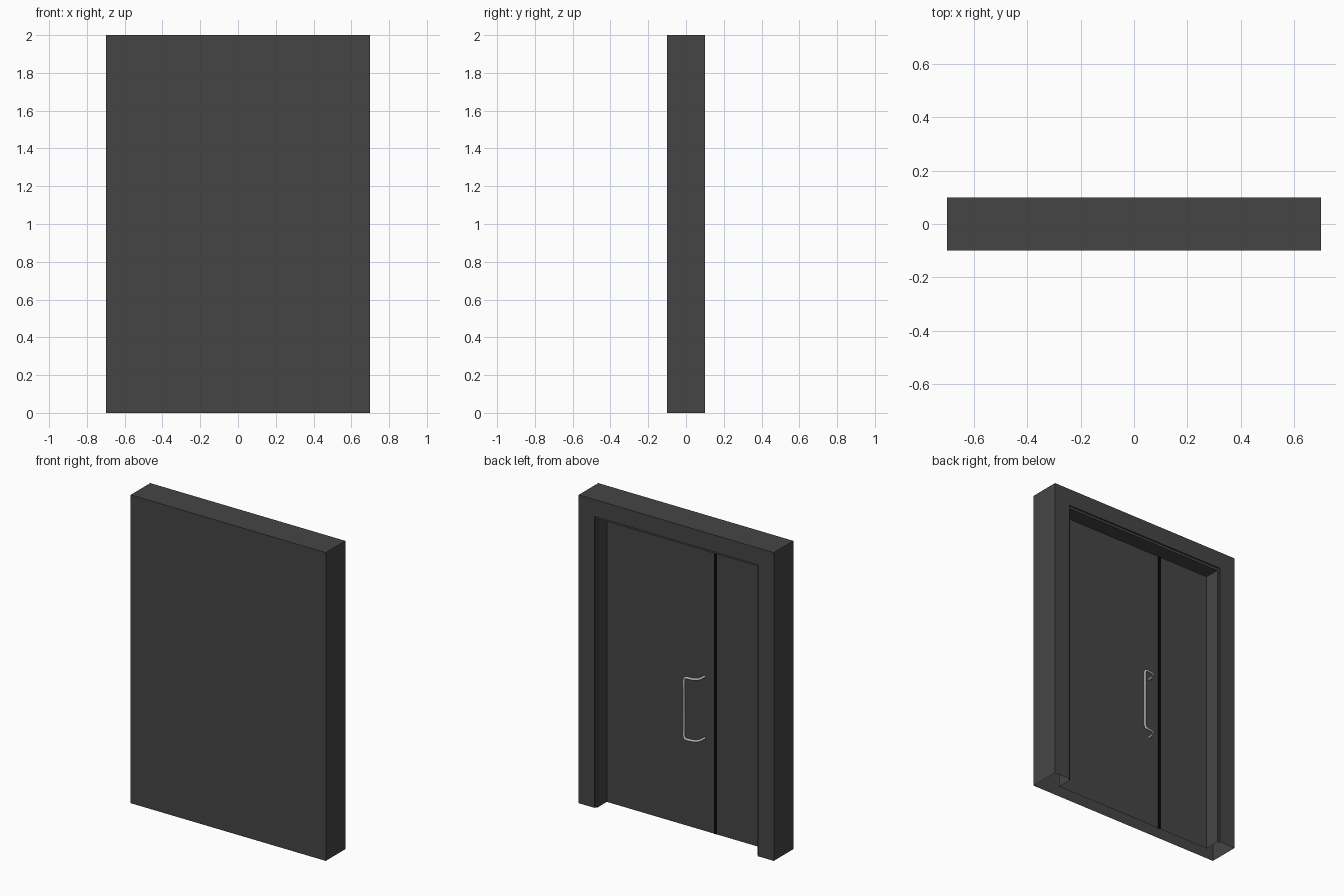
import bpy, bmesh
from mathutils import Vector

if "Cube" in bpy.data.objects:
    bpy.data.objects.remove(bpy.data.objects["Cube"])


def material(name, value):
    m = bpy.data.materials.new(name)
    m.diffuse_color = (value, value, value, 1)
    m.use_nodes = True
    m.node_tree.nodes["Principled BSDF"].inputs["Base Color"].default_value = m.diffuse_color
    return m


dark = material("dark_metal", 0.06)
black = material("black_gap", 0.002)
steel = material("steel", 0.5)


def add_object(name, bm, mat):
    me = bpy.data.meshes.new(name)
    bm.to_mesh(me)
    bm.free()
    me.materials.append(mat)
    ob = bpy.data.objects.new(name, me)
    bpy.context.collection.objects.link(ob)
    return ob


# Door case: U-shaped loops (half width, height, y) from the front, round the
# back and into the recess; the underside stays open
loops = [(0.70, 2.0, -0.10), (0.70, 2.0, 0.10), (0.587, 1.89, 0.10),
         (0.587, 1.89, 0.09), (0.575, 1.875, 0.09), (0.575, 1.875, -0.01)]
bm = bmesh.new()
rings = [[bm.verts.new(p) for p in ((-w, y, 0), (-w, y, h), (w, y, h), (w, y, 0))]
         for w, h, y in loops]
for a, b in zip(rings, rings[1:]):
    for i in range(3):
        bm.faces.new((a[i], a[i + 1], b[i + 1], b[i]))
bm.faces.new(rings[0][::-1])    # front slab
bm.faces.new(rings[-1])         # recessed door leaves
add_object("door_case", bm, dark)

# Dark gap between the wide and narrow leaves
bm = bmesh.new()
bmesh.ops.create_cube(bm, size=1)
for v in bm.verts:
    v.co = Vector((v.co.x * 0.02 - 0.206, v.co.y * 0.004 - 0.01, (v.co.z + 0.5) * 1.875))
add_object("leaf_gap", bm, black)

# Pull handle: round bar bent back to the door at both ends
half = [(-0.126, -0.012, 0.2), (-0.122, 0.030, 0.2), (-0.110, 0.050, 0.2),
        (-0.090, 0.059, 0.2), (-0.050, 0.064, 0.2), (-0.036, 0.065, 0.195),
        (-0.031, 0.065, 0.18)]
path = half + [(x, y, -z) for x, y, z in reversed(half)]
curve = bpy.data.curves.new("pull_handle", 'CURVE')
curve.dimensions = '3D'
curve.bevel_depth = 0.008
curve.bevel_resolution = 2
curve.use_fill_caps = True
spline = curve.splines.new('POLY')
spline.points.add(len(path) - 1)
for pt, (x, y, z) in zip(spline.points, path):
    pt.co = (x, y, z + 0.8, 1)
curve.materials.append(steel)
handle = bpy.data.objects.new("pull_handle", curve)
bpy.context.collection.objects.link(handle)
